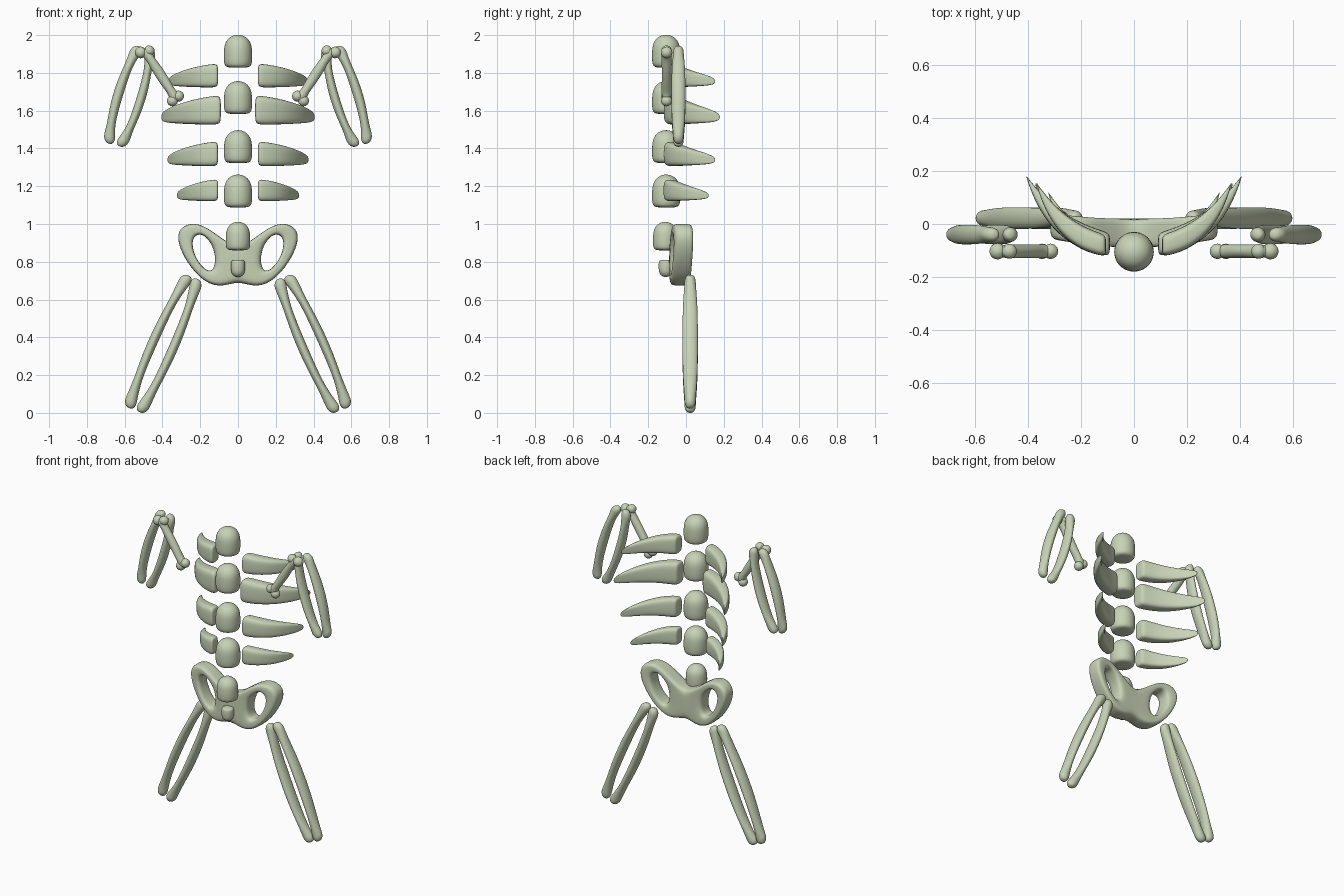
import bpy, bmesh, math
from mathutils import Vector

cube = bpy.data.objects.get("Cube")
if cube:
    bpy.data.objects.remove(cube)

bone_mat = bpy.data.materials.new("pale_sage_bone")
bone_mat.use_nodes = True
BONE = (0.58, 0.65, 0.47, 1)
bone_mat.diffuse_color = BONE
bsdf = bone_mat.node_tree.nodes["Principled BSDF"]
bsdf.inputs["Base Color"].default_value = BONE
bsdf.inputs["Roughness"].default_value = 0.7


def finish(name, bm, mirror=False):
    """Turn a cage into a smooth subdivided object."""
    bmesh.ops.recalc_face_normals(bm, faces=bm.faces)
    for f in bm.faces:
        f.smooth = True
    mesh = bpy.data.meshes.new(name)
    bm.to_mesh(mesh)
    bm.free()
    mesh.materials.append(bone_mat)
    obj = bpy.data.objects.new(name, mesh)
    bpy.context.collection.objects.link(obj)
    if mirror:
        m = obj.modifiers.new("Mirror", "MIRROR")
        m.use_clip = True
    s = obj.modifiers.new("Subdivision", "SUBSURF")
    s.levels = s.render_levels = 2
    return obj


def loft(bm, stations, power=2, sides=12):
    """Skin superellipse rings given as (centre, half axis u, half axis v)."""
    grow = 6 / (4 + 2 * math.cos(2 * math.pi / sides)) if power == 2 else 1.0
    rings = []
    for c, u, v in stations:
        ring = []
        for i in range(sides):
            a = 2 * math.pi * (i + 0.5) / sides
            ca, sa = math.cos(a), math.sin(a)
            p = u * math.copysign(abs(ca) ** (2 / power), ca)
            p += v * math.copysign(abs(sa) ** (2 / power), sa)
            ring.append(bm.verts.new(c + p * grow))
        rings.append(ring)
    for a, b in zip(rings, rings[1:]):
        for i in range(sides):
            j = (i + 1) % sides
            bm.faces.new((a[i], a[j], b[j], b[i]))
    bm.faces.new(rings[0])
    bm.faces.new(rings[-1])


# Vertebrae: upright bullets with a domed end
BULLET = ((0, .55), (.03, .86), (.14, 1), (.5, 1), (.72, .94),
          (.89, .72), (.98, .4), (1.01, .12))


def vertebra(name, z0, z1, r, y=-0.105):
    bm = bmesh.new()
    loft(bm, [(Vector((0, y, z0 + (z1 - z0) * t)), Vector((r * k, 0, 0)),
               Vector((0, r * k, 0))) for t, k in BULLET])
    finish(name, bm)


for n, top in enumerate((2.0, 1.755, 1.495, 1.26)):
    vertebra(f"vertebra_{n + 1}", top - 0.173, top, 0.075)
vertebra("lower_vertebra", 0.86, 1.01, 0.065, -0.11)
vertebra("tail_bone", 0.81, 0.72, 0.038, -0.107)


# Ribs: crescents between an outer and an inner curve
def bezier(a, b, c, t):
    return a * (1 - t) ** 2 + b * 2 * t * (1 - t) + c * t * t


OUTER = [Vector(p) for p in ((0, 0), (.75, .08), (1, 1))]
INNER = [Vector(p) for p in ((0, .3), (.6, .44), (.985, 1))]
RIB_STEPS = ((0, .75), (.025, .95), (.08, 1), (.22, 1), (.38, 1), (.54, 1),
             (.7, 1), (.84, 1), (.95, .9), (1, .5))


def rib(name, side, x0, x1, y1, z0, z1):
    y0, h = -0.123, z1 - z0
    stations = []
    for t, k in RIB_STEPS:
        o, i = bezier(*OUTER, t), bezier(*INNER, t)
        mid, half = (o + i) / 2, (o - i) / 2
        top, low = z1 - 0.58 * h * t ** 1.4, z0 + 0.1 * h * t * t
        centre = Vector((side * (x0 + mid.x * (x1 - x0)),
                         y0 + mid.y * (y1 - y0), (top + low) / 2))
        u = Vector((side * half.x * (x1 - x0), half.y * (y1 - y0), 0)) * k
        stations.append((centre, u, Vector((0, 0, (top - low) / 2 * k))))
    bm = bmesh.new()
    loft(bm, stations, power=3.6, sides=16)
    finish(name, bm)


RIBS = ((.105, .37, .155, 1.722, 1.85), (.09, .408, .18, 1.525, 1.682),
        (.105, .375, .155, 1.305, 1.438), (.105, .325, .12, 1.12, 1.238))


# Limb bones: a bowed shaft that swells into a knob at each end
def long_bone(name, p0, p1, y, bow, mid_w, mid_d, knob, lobes=()):
    a, b = Vector((p0[0], y, p0[1])), Vector((p1[0], y, p1[1]))
    length = (b - a).length
    side = (b - a).normalized().cross(Vector((0, 1, 0)))
    if side.x * a.x < 0:
        side = -side
    neck = mid_w * 0.8
    ends = ((0, .3, .3), (.25, .72, .7), (.9, 1, .9), (1.7, .92, .9))
    steps = [(d * knob / length, w * knob, dd * knob) for d, w, dd in ends]
    steps.append((.2, neck, (knob + mid_d) / 2))
    steps = (steps + [(.38, mid_w, mid_d), (.62, mid_w, mid_d)]
             + [(1 - t, w, d) for t, w, d in reversed(steps)])
    bm = bmesh.new()
    loft(bm, [(a.lerp(b, t) + side * bow * 4 * t * (1 - t), side * w,
               Vector((0, d, 0))) for t, w, d in steps])
    # Extra paired lobes at the joints
    for x, z, r in lobes:
        ball = bmesh.ops.create_icosphere(bm, subdivisions=2, radius=r)
        for v in ball["verts"]:
            v.co += Vector((x, y, z))
    finish(name, bm)


for label, s in (("left", 1), ("right", -1)):
    for n, r in enumerate(RIBS):
        rib(f"{label}_rib_{n + 1}", s, *r)
    long_bone(f"{label}_upper_arm", (s * .5, 1.93), (s * .32, 1.65), -.103, 0,
              .027, .025, .028,
              [(s * .515, 1.908, .033), (s * .47, 1.917, .03),
               (s * .347, 1.652, .031), (s * .315, 1.677, .031)])
    long_bone(f"{label}_outer_forearm", (s * .525, 1.942), (s * .683, 1.425),
              -.04, .032, .026, .037, .031)
    long_bone(f"{label}_inner_forearm", (s * .465, 1.935), (s * .625, 1.41),
              -.04, -.035, .024, .037, .031)
    long_bone(f"{label}_outer_leg", (s * .262, .728), (s * .577, .025),
              .022, .03, .025, .041, .033)
    long_bone(f"{label}_inner_leg", (s * .215, .71), (s * .52, .003),
              .022, -.03, .025, .041, .033)

# Pelvis: half cage around one opening, mirrored and bent backwards
RIM = ((0, .78), (0, .87), (.085, .922), (.17, .988), (.25, 1.01), (.322, .97),
       (.316, .88), (.25, .765), (.17, .687), (.085, .665), (0, .70))
HOLE = ((.12, .83), (.135, .885), (.16, .92), (.187, .945), (.218, .945),
        (.242, .92), (.24, .865), (.215, .805), (.175, .758), (.14, .748),
        (.122, .78))
SECTION = ((0, -1), (.5, -1), (1, -1), (1, 0), (1, 1), (.5, 1), (0, 1), (0, 0))
bm = bmesh.new()
grid = []
for rim, hole in zip(RIM, HOLE):
    row = []
    for k, d in SECTION:
        p = Vector(rim).lerp(Vector(hole), k)
        thick = 0.055 - 0.02 * p.x
        row.append(bm.verts.new((p.x, -0.035 + 0.28 * p.x ** 2 + d * thick, p.y)))
    grid.append(row)
for i, row in enumerate(grid):
    nxt = grid[(i + 1) % len(grid)]
    for j in range(len(SECTION)):
        k = (j + 1) % len(SECTION)
        quad = (row[j], row[k], nxt[k], nxt[j])
        if any(v.co.x > 1e-5 for v in quad):
            bm.faces.new(quad)
finish("pelvis", bm, mirror=True)
